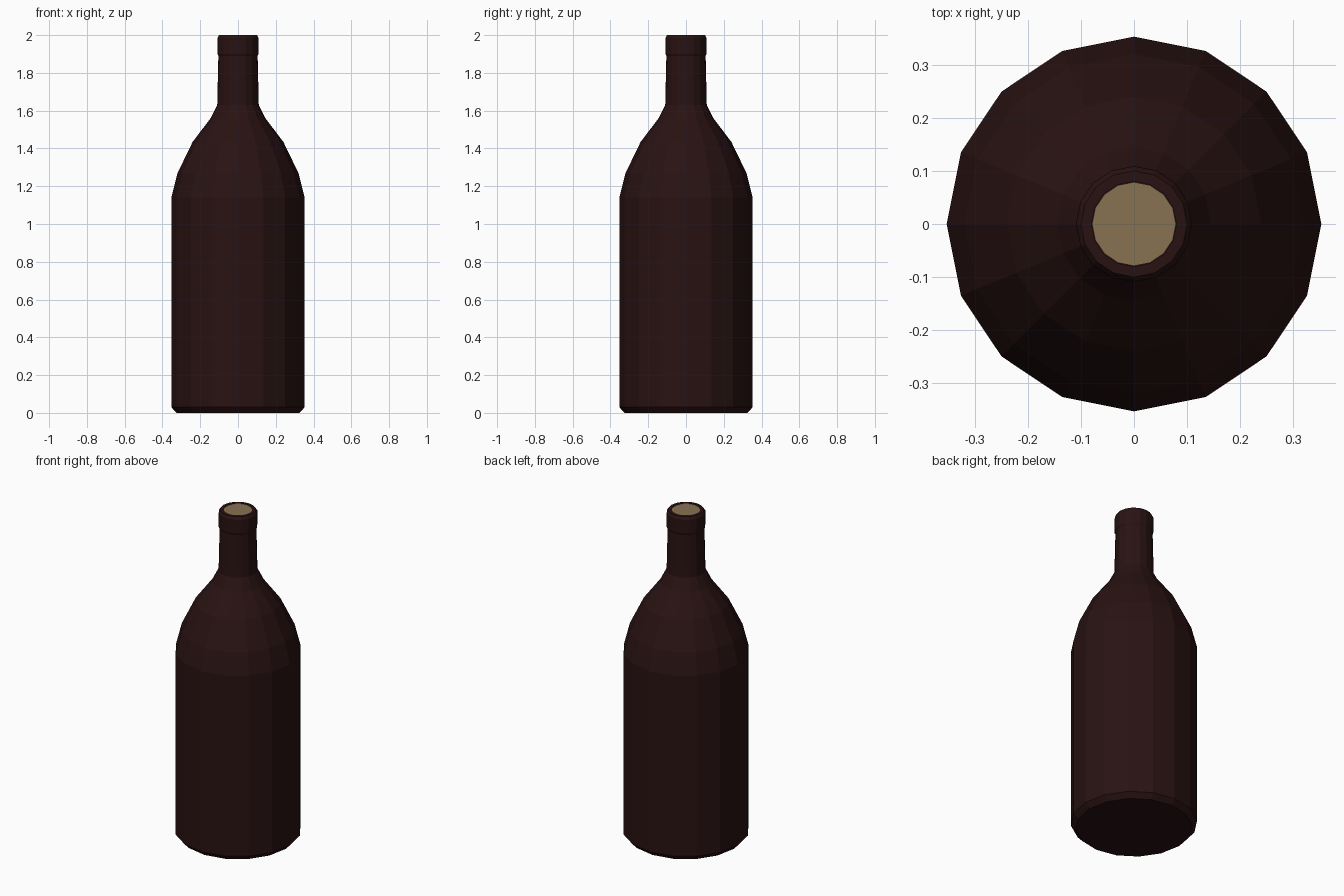
import bpy, bmesh
from math import sin, cos, tau

if "Cube" in bpy.data.objects:
    bpy.data.objects.remove(bpy.data.objects["Cube"])

SIDES = 16


def material(name, color):
    m = bpy.data.materials.new(name)
    m.diffuse_color = (*color, 1)
    m.use_nodes = True
    m.node_tree.nodes["Principled BSDF"].inputs["Base Color"].default_value = m.diffuse_color
    return m


def lathe(name, profile, mat):
    """Spin a (radius, height) profile around z; radius 0 closes to a point."""
    bm = bmesh.new()
    rings = []
    for r, z in profile:
        n = SIDES if r else 1
        rings.append([bm.verts.new((r * cos(tau * i / SIDES), r * sin(tau * i / SIDES), z))
                      for i in range(n)])
    for a, b in zip(rings, rings[1:]):
        for i in range(SIDES):
            j = (i + 1) % SIDES
            quad = [a[i % len(a)], a[j % len(a)], b[j % len(b)], b[i % len(b)]]
            bm.faces.new(list(dict.fromkeys(quad)))
    bmesh.ops.recalc_face_normals(bm, faces=bm.faces)
    me = bpy.data.meshes.new(name)
    bm.to_mesh(me)
    bm.free()
    me.materials.append(mat)
    ob = bpy.data.objects.new(name, me)
    bpy.context.collection.objects.link(ob)
    return ob


glass = material("dark_glass", (0.022, 0.006, 0.006))
cork = material("cork", (0.25, 0.17, 0.085))

# Bottle: base chamfer, body, shoulder, neck, raised lip and mouth
lathe("bottle", [
    (0, 0), (0.325, 0), (0.353, 0.03), (0.353, 1.14), (0.32, 1.27),
    (0.24, 1.435), (0.145, 1.56), (0.11, 1.63), (0.104, 1.89), (0.109, 1.90),
    (0.109, 1.985), (0.10, 2.0), (0.08, 2.0), (0.08, 1.94), (0, 1.94),
], glass)

# Stopper flush with the mouth
lathe("cork_stopper", [(0, 1.945), (0.079, 1.945), (0.079, 1.998), (0, 1.998)], cork)
